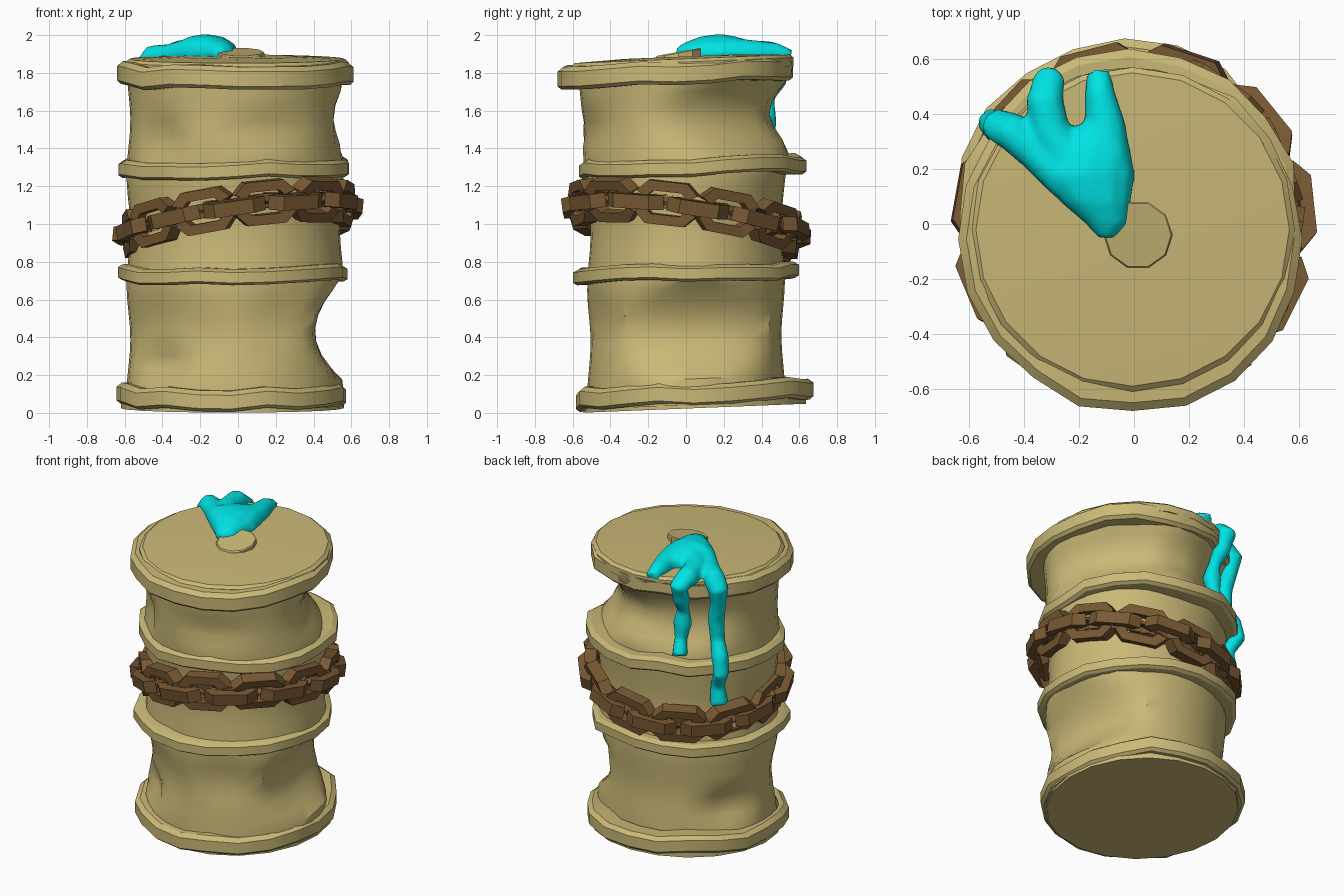
import bpy, bmesh, math, random
from math import sin, cos, pi, radians
from mathutils import Vector, Matrix

random.seed(4)
if "Cube" in bpy.data.objects:
    bpy.data.objects.remove(bpy.data.objects["Cube"])


def material(name, rgb):
    m = bpy.data.materials.new(name)
    m.use_nodes = True
    m.diffuse_color = (*rgb, 1)
    m.node_tree.nodes["Principled BSDF"].inputs["Base Color"].default_value = (*rgb, 1)
    return m


TAN = material("faded tan metal", (0.59, 0.485, 0.185))
BROWN = material("rusty brown", (0.19, 0.1, 0.034))
CYAN = material("bright cyan slime", (0.0, 0.77, 0.78))


def loft(bm, loops, closed=False):
    """Skin a list of equal point loops; cap the ends unless closed."""
    rows = [[bm.verts.new(p) for p in loop] for loop in loops]
    n = len(rows[0])
    pairs = list(zip(rows, rows[1:])) + ([(rows[-1], rows[0])] if closed else [])
    for a, b in pairs:
        for i in range(n):
            j = (i + 1) % n
            bm.faces.new((a[i], a[j], b[j], b[i]))
    if not closed:
        bm.faces.new(rows[0][::-1])
        bm.faces.new(rows[-1])


def finish(name, bm, mat, angle=35):
    bmesh.ops.recalc_face_normals(bm, faces=bm.faces[:])
    me = bpy.data.meshes.new(name)
    bm.to_mesh(me)
    bm.free()
    me.materials.append(mat)
    me.shade_smooth()
    me.set_sharp_from_angle(angle=radians(angle))
    ob = bpy.data.objects.new(name, me)
    bpy.context.collection.objects.link(ob)
    return ob


# Dents in the drum wall: azimuth, height, depth, angular half width, half height
DENTS = [
    (8, 0.45, 0.15, 52, 0.28), (-65, 0.52, 0.03, 22, 0.18), (-130, 0.45, 0.04, 40, 0.25),
    (40, 1.57, 0.14, 56, 0.25), (112, 1.58, 0.11, 44, 0.24),
    (-72, 1.52, 0.03, 28, 0.12), (-138, 0.26, 0.06, 22, 0.1),
    (-135, 1.46, 0.05, 16, 0.14), (150, 0.3, 0.06, 22, 0.14),
]
TILT = 0.04


def wall_radius(az, z):
    r = 0.575 - 0.01 * (1 - cos(2 * pi * (z - 0.1) / 0.58))
    for a, h, depth, wa, wh in DENTS:
        da = (az - a + 180) % 360 - 180
        r -= depth * max(0, 1 - (da / wa) ** 2 - ((z - h) / wh) ** 2)
    return r


# Drum wall, flattened front to back in its lower part
bm = bmesh.new()
loops = []
STEPS, SIDES = 26, 36
for k in range(STEPS + 1):
    z = 0.04 + 1.8 * k / STEPS
    depth_scale = 0.91 + 0.08 * min(1, max(0, (z - 1.2) / 0.3))
    loop = []
    for i in range(SIDES):
        az = 360 * i / SIDES
        r = wall_radius(az, z)
        x, y = r * cos(radians(az)) - 0.015, r * depth_scale * sin(radians(az))
        loop.append((x, y, z + TILT * y))
    loops.append(loop)
loft(bm, loops)
finish("drum_wall", bm, TAN)


def hoop(name, cx, cy, rx, ry, z, slope, h):
    """Battered metal band around the drum."""
    bm = bmesh.new()
    section = [(-0.13, -0.5), (-0.02, -0.5), (0, -0.35), (0, 0.3), (-0.03, 0.5), (-0.13, 0.5)]
    loops = []
    n = 20
    for i in range(n):
        a = 2 * pi * i / n
        dr, dz = random.uniform(-0.014, 0.012), random.uniform(-0.014, 0.014)
        loop = []
        for off, t in section:
            x = cx + (rx + dr + off) * cos(a)
            y = cy + (ry + dr + off) * sin(a)
            loop.append((x, y, z + slope * y + dz + t * h))
        loops.append(loop)
    loft(bm, loops, closed=True)
    finish(name, bm, TAN, 30)


hoop("bottom_rim", -0.035, 0.045, 0.615, 0.63, 0.1, 0.05, 0.11)
hoop("lower_hoop", -0.03, 0.0, 0.61, 0.605, 0.74, 0.03, 0.085)
hoop("upper_hoop", -0.02, 0.03, 0.62, 0.61, 1.3, 0.03, 0.09)
hoop("top_rim", -0.005, -0.055, 0.625, 0.63, 1.8, 0.05, 0.12)


def disc(name, cx, cy, tilt, steps, n):
    bm = bmesh.new()
    loops = []
    for r, z in steps:
        pts = [(cx + r * cos(2 * pi * i / n), cy + r * sin(2 * pi * i / n)) for i in range(n)]
        loops.append([(x, y, z + tilt * y) for x, y in pts])
    loft(bm, loops)
    finish(name, bm, TAN)


disc("base_plate", -0.03, 0.045, TILT, [(0.59, 0.023), (0.59, 0.08)], 20)
disc("lid", -0.005, -0.02, TILT, [(0.59, 1.81), (0.59, 1.858), (0.57, 1.875), (0.3, 1.887)], 20)
disc("lid_bung", 0.015, -0.04, 0.18, [(0.125, 1.85), (0.125, 1.912), (0.12, 1.918)], 10)


# Chain of alternating flat and upright links
def link_outline(hl, hw, c):
    quarter = [(hl, hw - c), (hl - c, hw)]
    pts = quarter + [(-u, v) for u, v in quarter[::-1]]
    return pts + [(-u, -v) for u, v in pts[::-1]]


LINKS = 22
for k in range(LINKS):
    az = radians(-92) + 2 * pi * k / LINKS
    radial = Vector((cos(az), sin(az), 0))
    slope = -0.11 * sin(az + pi / 4) / 0.57
    along = Vector((-sin(az), cos(az), slope)).normalized()
    flat = k % 2 == 0
    across = radial if flat else along.cross(radial)
    twist = Matrix.Rotation(random.uniform(-0.15, 0.15) + (0 if flat else 0.2), 3, along)
    across = twist @ across
    normal = along.cross(across)
    centre = radial * 0.56 + Vector((0, 0, 1.02 + 0.11 * cos(az + pi / 4)))
    outer = link_outline(0.165, 0.095 if flat else 0.115, 0.06)
    inner = link_outline(0.112, 0.045 if flat else 0.062, 0.035)
    loops = []
    for p, q in zip(outer, inner):
        loops.append([centre + along * u + across * v + normal * d
                      for (u, v), d in ((p, -0.038), (p, 0.038), (q, 0.038), (q, -0.038))])
    bm = bmesh.new()
    loft(bm, loops, closed=True)
    finish("chain_link_%02d" % (k + 1), bm, BROWN, 25)


# Slime: a puddle with three fingers, two of them dripping down the wall
def tube(bm, path):
    pts = [Vector(p[:3]) for p in path]
    loops = []
    for i, p in enumerate(pts):
        t = (pts[min(i + 1, len(pts) - 1)] - pts[max(i - 1, 0)]).normalized()
        hint = Vector((p.x, p.y, 0)).normalized() + Vector((0, 0, 1))
        side = t.cross(hint).normalized()
        up = side.cross(t)
        r = path[i][3]
        loops.append([p + r * (side * cos(a) + up * sin(a))
                      for a in (2 * pi * j / 10 for j in range(10))])
    loft(bm, loops)


bm = bmesh.new()
# Puddle slices: y, centre x, half width, half height
slices = [(-0.05, -0.1, 0.03, 0.03), (0.0, -0.1, 0.075, 0.06), (0.08, -0.14, 0.13, 0.09),
          (0.18, -0.175, 0.18, 0.102), (0.26, -0.155, 0.145, 0.09), (0.36, -0.12, 0.085, 0.06)]
loft(bm, [[(cx + w * cos(a), y, 1.905 + h * sin(a)) for a in (2 * pi * j / 12 for j in range(12))]
          for y, cx, w, h in slices])
tube(bm, [(-0.09, 0.22, 1.91, 0.08), (-0.105, 0.36, 1.9, 0.075),
          (-0.125, 0.48, 1.905, 0.055), (-0.13, 0.55, 1.88, 0.045)])
tube(bm, [(-0.22, 0.2, 1.91, 0.08), (-0.305, 0.34, 1.9, 0.075), (-0.325, 0.45, 1.9, 0.07),
          (-0.31, 0.52, 1.86, 0.06), (-0.3, 0.48, 1.76, 0.055), (-0.28, 0.43, 1.67, 0.038),
          (-0.27, 0.42, 1.57, 0.06), (-0.27, 0.44, 1.47, 0.04), (-0.29, 0.48, 1.37, 0.05)])
tube(bm, [(-0.24, 0.16, 1.91, 0.08), (-0.36, 0.26, 1.89, 0.065), (-0.45, 0.34, 1.88, 0.07),
          (-0.49, 0.355, 1.83, 0.065), (-0.48, 0.34, 1.73, 0.05), (-0.45, 0.32, 1.6, 0.055),
          (-0.46, 0.32, 1.47, 0.045), (-0.5, 0.35, 1.37, 0.055), (-0.52, 0.37, 1.27, 0.05),
          (-0.47, 0.33, 1.17, 0.045), (-0.48, 0.33, 1.04, 0.06)])
slime = finish("slime", bm, CYAN, 180)
remesh = slime.modifiers.new("blend", "REMESH")
remesh.mode = "VOXEL"
remesh.voxel_size = 0.016
remesh.use_smooth_shade = True
smooth = slime.modifiers.new("soften", "SMOOTH")
smooth.factor = 0.5
smooth.iterations = 3
